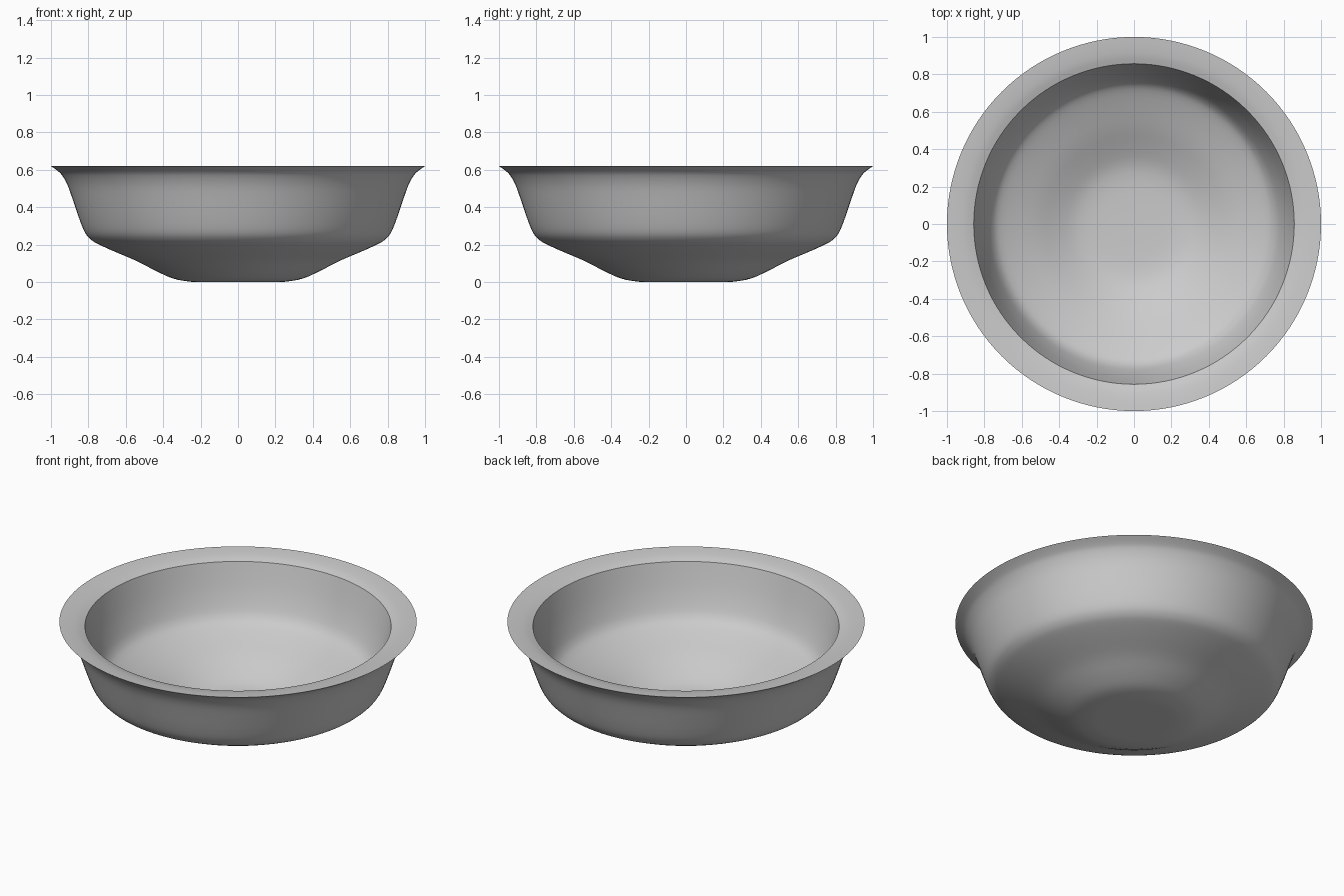
import bpy, bmesh, math
from mathutils import Vector

if "Cube" in bpy.data.objects:
    bpy.data.objects.remove(bpy.data.objects["Cube"])

# Half cross-sections as (radius, height)
OUTER = [(0, 0), (0.2, 0), (0.27, 0.004), (0.35, 0.02), (0.44, 0.06), (0.54, 0.112),
         (0.66, 0.163), (0.75, 0.204), (0.79, 0.23), (0.82, 0.268), (0.85, 0.342),
         (0.88, 0.43), (0.91, 0.515), (0.94, 0.57), (0.965, 0.595), (1.0, 0.62)]
RIM = [(1.0, 0.62), (0.95, 0.615), (0.9, 0.607), (0.857, 0.594)]
INNER = [(0.857, 0.594), (0.835, 0.51), (0.81, 0.425), (0.78, 0.345), (0.755, 0.3),
         (0.72, 0.268), (0.64, 0.228), (0.52, 0.175), (0.42, 0.125), (0.33, 0.085),
         (0.25, 0.068), (0.15, 0.062), (0, 0.06)]
SIDES = 128


def smooth_path(points, steps=3):
    """Catmull-Rom refinement of a profile."""
    p = [Vector(q) for q in points]
    p = [2 * p[0] - p[1]] + p + [2 * p[-1] - p[-2]]
    out = []
    for a, b, c, d in zip(p, p[1:], p[2:], p[3:]):
        for i in range(steps):
            t = i / steps
            out.append(0.5 * (2 * b + (c - a) * t + (2 * a - 5 * b + 4 * c - d) * t * t
                              + (3 * b - a - 3 * c + d) * t ** 3))
    return out + [p[-2]]


# Bowl: outside, rim and inside revolved as one closed shell
profile = smooth_path(OUTER) + smooth_path(RIM)[1:] + smooth_path(INNER)[1:]
bm = bmesh.new()
verts = [bm.verts.new((max(q.x, 0), 0, max(q.y, 0))) for q in profile]
edges = [bm.edges.new(pair) for pair in zip(verts, verts[1:])]
bmesh.ops.spin(bm, geom=verts + edges, cent=(0, 0, 0), axis=(0, 0, 1),
               angle=math.tau, steps=SIDES, use_merge=False)
bmesh.ops.remove_doubles(bm, verts=bm.verts[:], dist=1e-4)
bmesh.ops.recalc_face_normals(bm, faces=bm.faces[:])
mesh = bpy.data.meshes.new("bowl")
bm.to_mesh(mesh)
bm.free()
bowl = bpy.data.objects.new("bowl", mesh)
bpy.context.collection.objects.link(bowl)

# Smooth surface with crisp rim edges
bpy.context.view_layer.objects.active = bowl
bowl.select_set(True)
bpy.ops.object.shade_smooth_by_angle(angle=math.radians(30))
